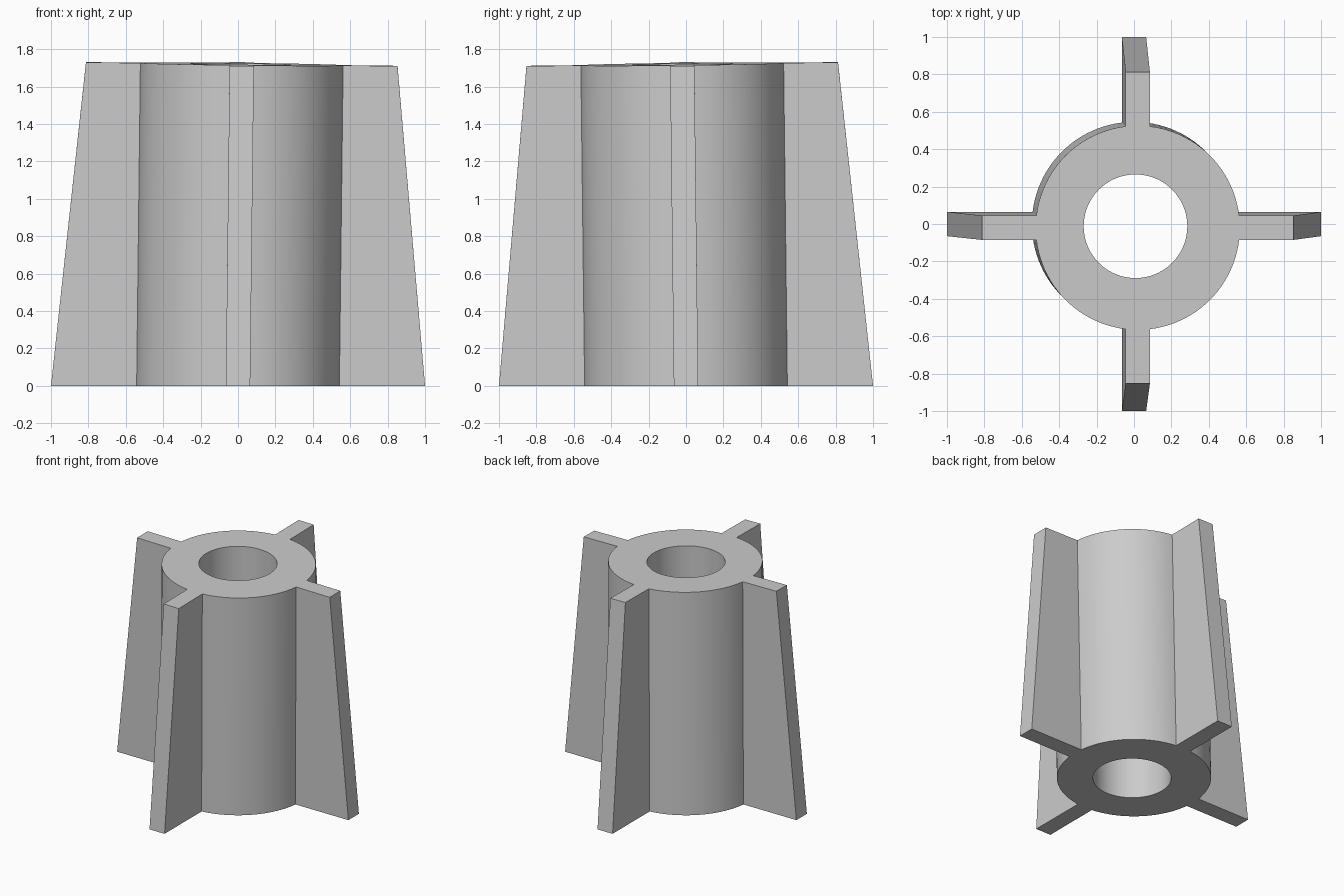
import bpy, bmesh, math

cube = bpy.data.objects.get("Cube")
if cube:
    bpy.data.objects.remove(cube)

HUB_R, BORE_R, HALF_W = 0.546, 0.277, 0.065
TIP_BOTTOM, TIP_TOP = 1.0, 0.833
LEAN = 0.02                      # sideways drift of the top
BORE_X, BORE_Y = 0.008, -0.012   # the bore stays upright
FIN_SEGS, WALL_SEGS = 4, 22


def top_z(x, y):
    """Top plane, square to the leaning axis."""
    return 1.721 - 0.012 * (x - y)


def place(bm, x, y, top, bore=False):
    """Add a vertex on the flat base or on the tilted top."""
    if bore:
        x, y = x + BORE_X, y + BORE_Y
    elif top:
        x, y = x + LEAN, y - LEAN
    return bm.verts.new((x, y, top_z(x, y) if top else 0))


# Angles round the hub: each quarter is a fin root followed by open wall
root = math.asin(HALF_W / HUB_R)
angles, is_root = [], []
for q in range(4):
    mid = q * math.pi / 2
    for i in range(FIN_SEGS):
        angles.append(mid - root + 2 * root * i / FIN_SEGS)
        is_root.append(True)
    for i in range(WALL_SEGS):
        angles.append(mid + root + (math.pi / 2 - 2 * root) * i / WALL_SEGS)
        is_root.append(False)
count = len(angles)
quarter = FIN_SEGS + WALL_SEGS

bm = bmesh.new()
hub, bore, tips = [], [], []
for top in (False, True):
    hub.append([place(bm, HUB_R * math.cos(a), HUB_R * math.sin(a), top) for a in angles])
    bore.append([place(bm, BORE_R * math.cos(a), BORE_R * math.sin(a), top, True) for a in angles])
    reach = TIP_TOP if top else TIP_BOTTOM
    level = []
    for q in range(4):
        c, s = round(math.cos(q * math.pi / 2)), round(math.sin(q * math.pi / 2))
        level.append([place(bm, reach * c - w * s, reach * s + w * c, top)
                      for w in (-HALF_W, HALF_W)])
    tips.append(level)

# Hub: ring-shaped ends, bore wall and outer wall between the fins
for i in range(count):
    j = (i + 1) % count
    for lv in (0, 1):
        bm.faces.new((hub[lv][i], hub[lv][j], bore[lv][j], bore[lv][i]))
    bm.faces.new((bore[0][i], bore[0][j], bore[1][j], bore[1][i]))
    if not is_root[i]:
        bm.faces.new((hub[0][i], hub[0][j], hub[1][j], hub[1][i]))

# Fins: ends, two flanks and the sloping outer edge
for q in range(4):
    a, b = q * quarter, q * quarter + FIN_SEGS
    for lv in (0, 1):
        bm.faces.new(hub[lv][a:b + 1] + [tips[lv][q][1], tips[lv][q][0]])
    for h, t in ((a, 0), (b, 1)):
        bm.faces.new((hub[0][h], tips[0][q][t], tips[1][q][t], hub[1][h]))
    bm.faces.new((tips[0][q][0], tips[0][q][1], tips[1][q][1], tips[1][q][0]))

bmesh.ops.recalc_face_normals(bm, faces=bm.faces)
mesh = bpy.data.meshes.new("finned_hub")
bm.to_mesh(mesh)
bm.free()

# Plain grey material
grey = bpy.data.materials.new("plain_grey")
grey.use_nodes = True
color = (0.6, 0.6, 0.6, 1)
grey.diffuse_color = color
grey.node_tree.nodes["Principled BSDF"].inputs["Base Color"].default_value = color
mesh.materials.append(grey)

obj = bpy.data.objects.new("finned_hub", mesh)
bpy.context.collection.objects.link(obj)
bpy.ops.object.select_all(action='DESELECT')
obj.select_set(True)
bpy.context.view_layer.objects.active = obj
bpy.ops.object.shade_smooth_by_angle(angle=math.radians(30))
